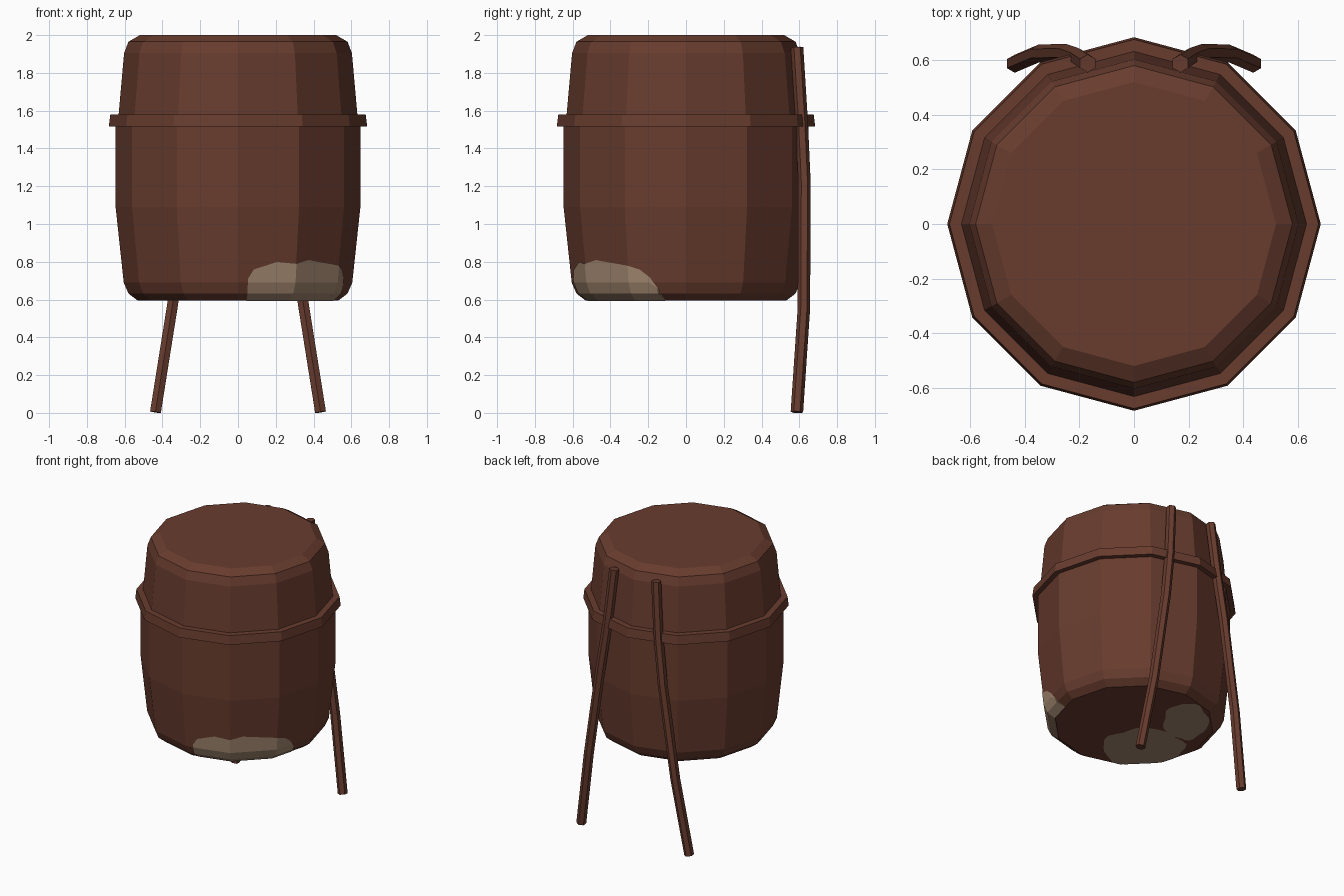
import bpy, bmesh, math
from mathutils import Vector

if "Cube" in bpy.data.objects:
    bpy.data.objects.remove(bpy.data.objects["Cube"])

SIDES = 12


def material(name, rgb):
    m = bpy.data.materials.new(name)
    m.diffuse_color = (*rgb, 1)
    m.use_nodes = True
    m.node_tree.nodes["Principled BSDF"].inputs["Base Color"].default_value = m.diffuse_color
    return m


brown = material("dark brown wood", (0.138, 0.045, 0.027))
tan = material("worn tan", (0.36, 0.242, 0.16))


def finish(bm, name, mat, recalc=True):
    if recalc:
        bmesh.ops.recalc_face_normals(bm, faces=bm.faces)
    me = bpy.data.meshes.new(name)
    bm.to_mesh(me)
    bm.free()
    me.materials.append(mat)
    ob = bpy.data.objects.new(name, me)
    bpy.context.collection.objects.link(ob)
    return ob


def bridge(bm, a, b):
    n = len(a)
    for i in range(n):
        bm.faces.new((a[i], a[(i + 1) % n], b[(i + 1) % n], b[i]))


def lathe(name, profile, closed=False):
    bm = bmesh.new()
    rings = [[bm.verts.new((r * math.cos(math.tau * i / SIDES),
                            r * math.sin(math.tau * i / SIDES), z))
              for i in range(SIDES)] for r, z in profile]
    for a, b in zip(rings, rings[1:]):
        bridge(bm, a, b)
    if closed:
        bridge(bm, rings[-1], rings[0])
    else:
        bm.faces.new(rings[0])
        bm.faces.new(rings[-1])
    return finish(bm, name, brown)


# Barrel-shaped body
PROFILE = [(0.53, 0.594), (0.58, 0.632), (0.605, 0.69), (0.648, 1.09),
           (0.648, 1.52), (0.632, 1.58), (0.603, 1.905), (0.58, 1.965), (0.52, 2.0)]
lathe("body", PROFILE)

# Hoop around the body
lathe("hoop", [(0.62, 1.515), (0.684, 1.515), (0.676, 1.58), (0.61, 1.58)], True)


# Two bent hexagonal straps on the back
def strap(name, side):
    path = [Vector((side * x, y, z)) for x, y, z in
            [(0.17, 0.588, 1.935), (0.205, 0.612, 1.55), (0.25, 0.627, 1.22),
             (0.35, 0.624, 0.55), (0.437, 0.587, 0.004)]]
    bm = bmesh.new()
    rings = []
    for i, p in enumerate(path):
        d = (path[min(i + 1, len(path) - 1)] - path[max(i - 1, 0)]).normalized()
        u = Vector((1, 0, 0)) - d * d.x
        u.normalize()
        v = d.cross(u)
        rings.append([bm.verts.new(p + 0.033 * (u * math.sin(k * math.pi / 3)
                                                + v * math.cos(k * math.pi / 3)))
                      for k in range(6)])
    for a, b in zip(rings, rings[1:]):
        bridge(bm, a, b)
    bm.faces.new(rings[0])
    bm.faces.new(rings[-1])
    finish(bm, name, brown)


strap("strap_right", 1)
strap("strap_left", -1)


def facet_radius(r, deg):
    # distance to the side of the twelve-sided outline in one direction
    return r * math.cos(math.radians(15)) / math.cos(math.radians(deg % 30 - 15))


def body_radius(z):
    for (r0, z0), (r1, z1) in zip(PROFILE, PROFILE[1:]):
        if z <= z1:
            return r0 + (r1 - r0) * (z - z0) / (z1 - z0)


# Worn patch low on the front right, following the body facets
EDGE = [(-85, 0.71), (-82, 0.76), (-76, 0.78), (-70, 0.80), (-60, 0.79),
        (-52, 0.81), (-45, 0.80), (-37, 0.79), (-30, 0.78), (-24, 0.76),
        (-19, 0.72), (-15, 0.66), (-12.5, 0.61)]
bm = bmesh.new()
cols = []
for deg, top in EDGE:
    a = math.radians(deg)
    col = []
    for level in (0.594, 0.632, 0.69, top):
        z = min(level, top)
        r = facet_radius(body_radius(z) + 0.004, deg)
        col.append(bm.verts.new((r * math.cos(a), r * math.sin(a), z - 0.001)))
    cols.append(col)
for a, b in zip(cols, cols[1:]):
    for k in range(3):
        bm.faces.new((a[k], b[k], b[k + 1], a[k + 1]))
bmesh.ops.remove_doubles(bm, verts=bm.verts, dist=0.0005)
finish(bm, "worn_side_patch", tan, recalc=False)


# Worn patches under the body
def bottom_patch(name, cx, cy, half_toward, half_across, phase):
    t, s = Vector((0.62, 0.785)), Vector((-0.785, 0.62))
    bm = bmesh.new()
    vs = []
    for i in range(32):
        a = math.tau * i / 32
        w = 1 + 0.05 * math.sin(5 * a + phase) + 0.03 * math.sin(8 * a)
        p = Vector((cx, cy)) + w * (t * half_toward * math.sin(a)
                                    + s * half_across * math.cos(a))
        limit = facet_radius(0.528, math.degrees(math.atan2(p.y, p.x)))
        if p.length > limit:
            p = p.normalized() * limit
        vs.append(bm.verts.new((p.x, p.y, 0.591)))
    f = bm.faces.new(vs)
    f.normal_update()
    if f.normal.z > 0:
        f.normal_flip()
    finish(bm, name, tan, recalc=False)


bottom_patch("worn_bottom_patch_large", -0.24, -0.19, 0.26, 0.27, 0.5)
bottom_patch("worn_bottom_patch_small", -0.23, 0.26, 0.24, 0.15, 2.0)
